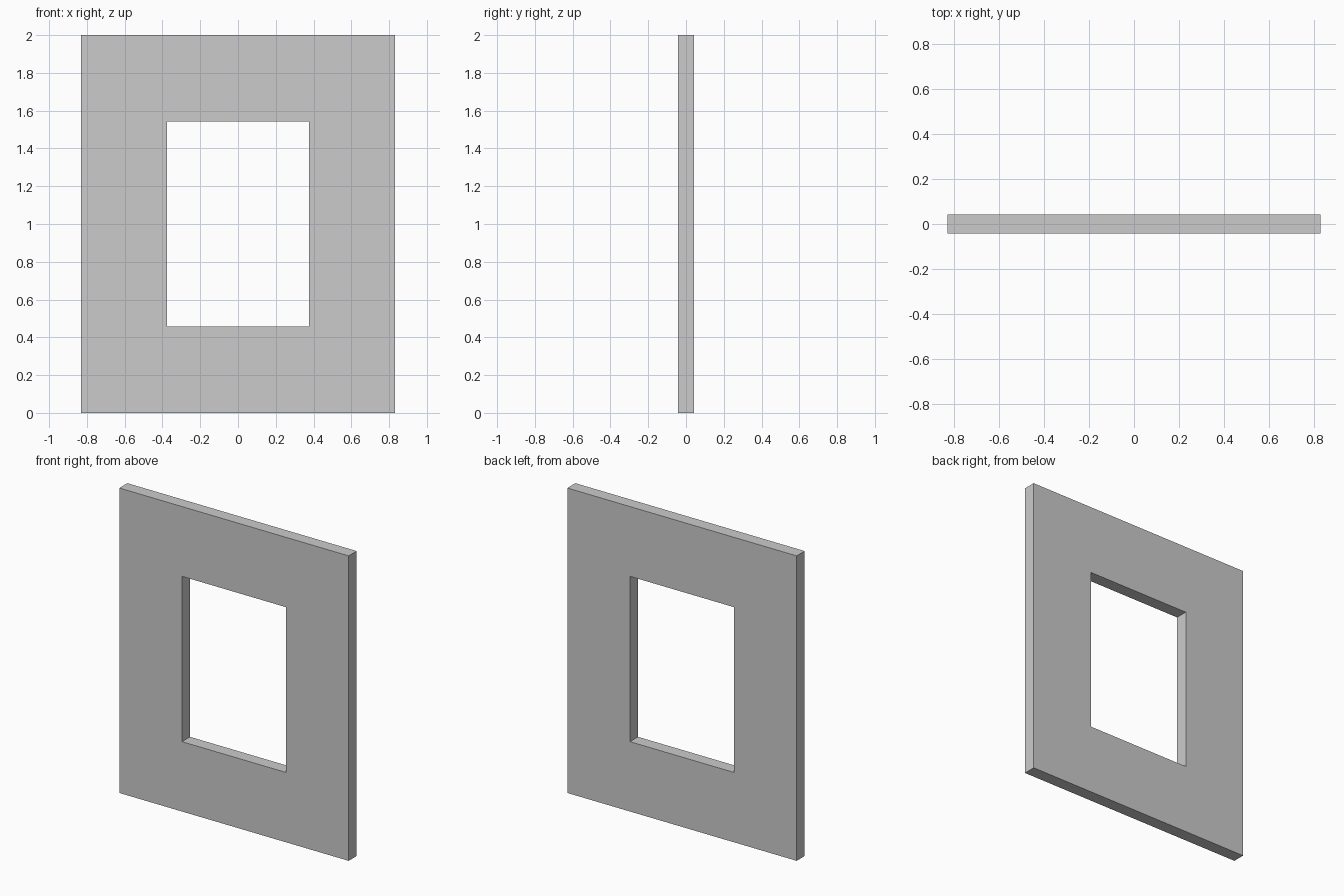
import bpy, bmesh

if "Cube" in bpy.data.objects:
    bpy.data.objects.remove(bpy.data.objects["Cube"])

# Overall size and opening, as half-widths around the panel centre
OUT_X, OUT_Z = 0.832, 1.0
IN_X, IN_Z = 0.377, 0.542
HALF_T = 0.0415

bm = bmesh.new()


def ring(hx, hz, y):
    return [bm.verts.new((sx * hx, y, 1.0 + sz * hz))
            for sx, sz in ((-1, -1), (1, -1), (1, 1), (-1, 1))]


# Rectangular frame: loops run front outer, back outer, back inner, front inner
rings = [ring(OUT_X, OUT_Z, -HALF_T), ring(OUT_X, OUT_Z, HALF_T),
         ring(IN_X, IN_Z, HALF_T), ring(IN_X, IN_Z, -HALF_T)]
for k in range(4):
    a, b = rings[k], rings[(k + 1) % 4]
    for i in range(4):
        j = (i + 1) % 4
        bm.faces.new((a[i], a[j], b[j], b[i]))
bmesh.ops.recalc_face_normals(bm, faces=bm.faces)

mesh = bpy.data.meshes.new("flat_frame")
bm.to_mesh(mesh)
bm.free()
bpy.context.collection.objects.link(bpy.data.objects.new("flat_frame", mesh))
